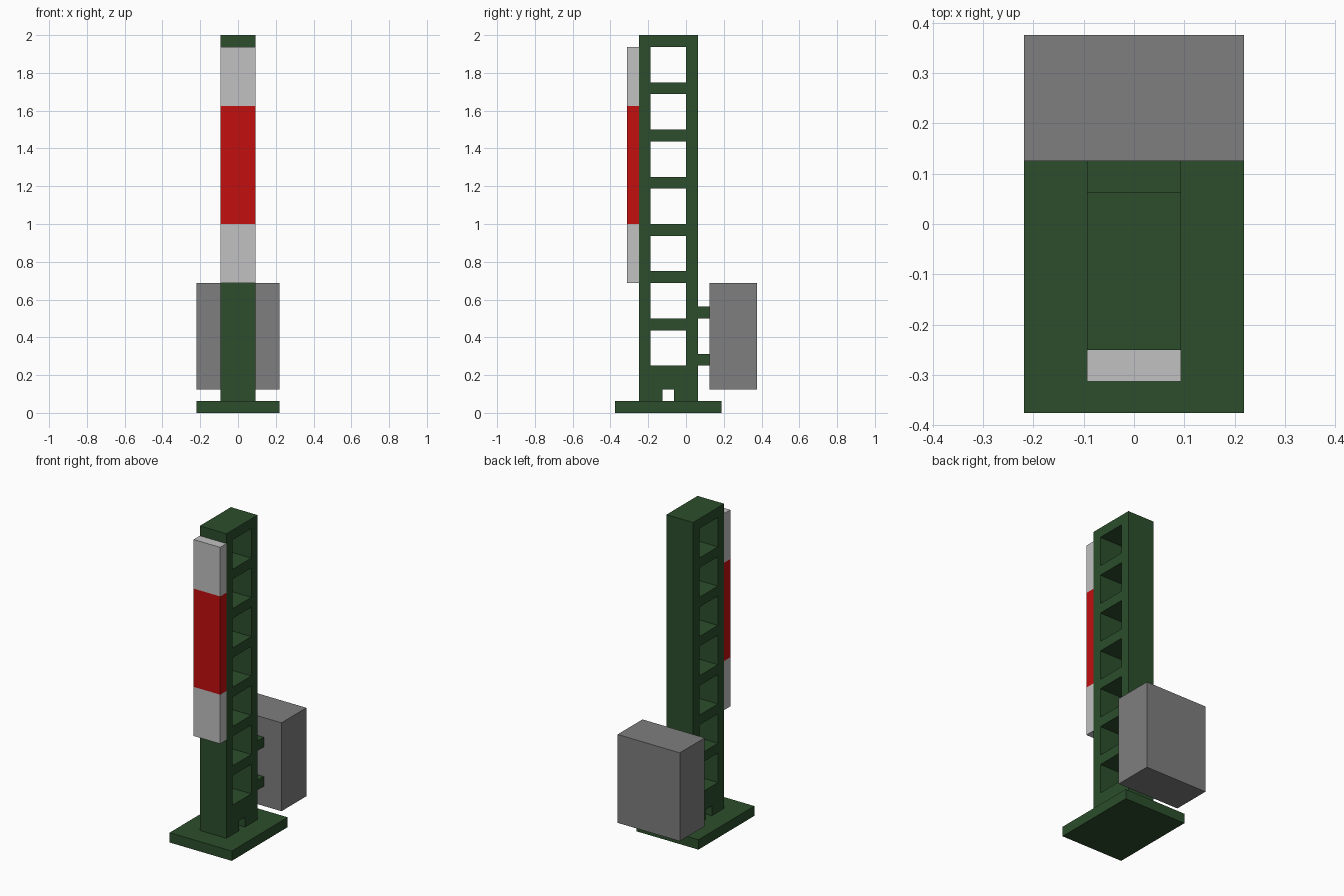
import bpy, bmesh

if "Cube" in bpy.data.objects:
    bpy.data.objects.remove(bpy.data.objects["Cube"])

U = 1 / 16  # the model sits on a sixteenth grid


def material(name, rgb):
    m = bpy.data.materials.new(name)
    m.diffuse_color = (*rgb, 1)
    m.use_nodes = True
    m.node_tree.nodes["Principled BSDF"].inputs["Base Color"].default_value = m.diffuse_color
    return m


GREEN = material("dark_green", (0.025, 0.076, 0.025))
WHITE = material("light_grey", (0.533, 0.533, 0.533))
RED = material("red", (0.546, 0.0045, 0.0045))
GREY = material("mid_grey", (0.209, 0.209, 0.209))


def finish(bm, name, *mats):
    bmesh.ops.recalc_face_normals(bm, faces=bm.faces)
    me = bpy.data.meshes.new(name)
    bm.to_mesh(me)
    bm.free()
    for m in mats:
        me.materials.append(m)
    ob = bpy.data.objects.new(name, me)
    bpy.context.collection.objects.link(ob)
    return ob


def box_bm(half_x, y0, y1, z0, z1):
    bm = bmesh.new()
    bmesh.ops.create_cube(bm, size=1)
    for v in bm.verts:
        v.co.x *= 2 * half_x * U
        v.co.y = (y1 if v.co.y > 0 else y0) * U
        v.co.z = (z1 if v.co.z > 0 else z0) * U
    return bm


# Base plate, rear control box and its two brackets
finish(box_bm(3.5, -6, 3, 0, 1), "base_plate", GREEN)
finish(box_bm(3.5, 2, 6, 2, 11), "control_box", GREY)
for name, z in (("lower_bracket", 4), ("upper_bracket", 8)):
    finish(box_bm(1.5, 1, 2, z, z + 1), name, GREEN)


# Mast: side profile of cells, leaving out the windows and foot slot
def is_hole(y, z):
    window = -3 <= y < 0 and z >= 4 and z % 4 != 3
    slot = y == -2 and z == 1
    return window or slot


bm = bmesh.new()
grid = {(y, z): bm.verts.new((-1.5 * U, y * U, z * U))
        for y in range(-4, 2) for z in range(1, 33)}
for y in range(-4, 1):
    for z in range(1, 32):
        if not is_hole(y, z):
            bm.faces.new([grid[c] for c in
                          ((y, z), (y + 1, z), (y + 1, z + 1), (y, z + 1))])
bmesh.ops.delete(bm, geom=[v for v in bm.verts if not v.link_faces], context='VERTS')
ext = bmesh.ops.extrude_face_region(bm, geom=bm.faces[:], use_keep_orig=True)
for g in ext["geom"]:
    if isinstance(g, bmesh.types.BMVert):
        g.co.x += 3 * U
finish(bm, "mast", GREEN)

# Front sign board, cut at the stripe edges and coloured by height
bm = box_bm(1.5, -5, -4, 11, 31)
for z in (16, 26):
    bmesh.ops.bisect_plane(bm, geom=bm.verts[:] + bm.edges[:] + bm.faces[:],
                           plane_co=(0, 0, z * U), plane_no=(0, 0, 1))
for f in bm.faces:
    f.material_index = int(16 < f.calc_center_median().z / U < 26)
finish(bm, "sign_board", WHITE, RED)
